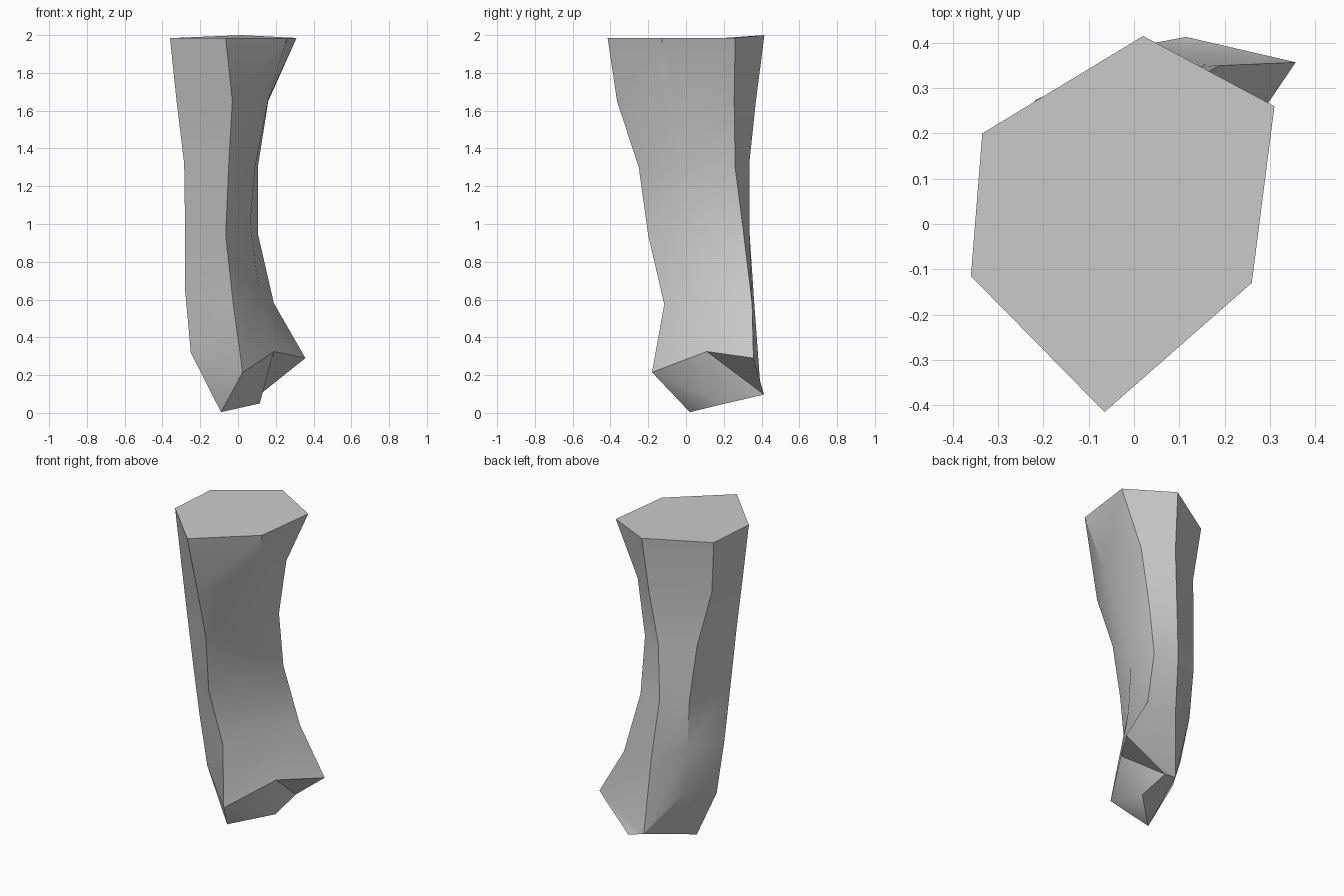
import bpy, bmesh, math

cube = bpy.data.objects.get("Cube")
if cube:
    bpy.data.objects.remove(cube, do_unlink=True)

# Stone colour
stone = bpy.data.materials.new("plain grey")
stone.use_nodes = True
grey = (0.6, 0.6, 0.6, 1.0)
stone.diffuse_color = grey
stone.node_tree.nodes["Principled BSDF"].inputs["Base Color"].default_value = grey

# Six ridges running down the column, each from top to bottom
ridges = {
    "back": [(.02, .415, 2), (0, .37, 1.65), (-.04, .335, 1.32),
             (-.05, .335, .97), (-.01, .36, .6), (.02, .395, .12)],
    "back_left": [(.31, .26, 1.985), (.16, .255, 1.65), (.105, .26, 1.3),
                  (.105, .305, .95), (.19, .35, .58), (.357, .357, .29)],
    "front_left": [(.26, -.13, 1.985), (.16, -.08, 1.66), (.09, -.01, 1.3),
                   (.065, .05, 1.0), (.11, .08, .66), (.19, .11, .325)],
    "front": [(-.065, -.415, 1.985), (-.03, -.365, 1.65), (-.05, -.25, 1.3),
              (-.065, -.20, .94), (-.025, -.115, .575), (.025, -.18, .215)],
    "front_right": [(-.36, -.115, 1.985), (-.325, -.105, 1.65), (-.285, -.10, 1.32),
                    (-.28, -.045, .97), (-.28, .015, .65), (-.25, .05, .32)],
    "back_right": [(-.335, .20, 1.985), (-.30, .17, 1.65), (-.245, .24, 1.32),
                   (-.216, .275, .98), (-.194, .264, .65), (-.152, .234, .36)],
}

bm = bmesh.new()
cols = [[bm.verts.new(p) for p in pts] for pts in ridges.values()]

# Flat top and the sides between neighbouring ridges
bm.faces.new([c[0] for c in cols])
for a, b in zip(cols, cols[1:] + cols[:1]):
    for i in range(5):
        bm.faces.new((a[i], b[i], b[i + 1], a[i + 1]))

# Broken, faceted underside
back, bl, fl, front, fr, br = [c[-1] for c in cols]
foot = bm.verts.new((-.09, .02, .004))
chip = bm.verts.new((.115, .21, .05))
heel = bm.verts.new((.115, .413, .097))
for face in ((bl, fl, heel), (fl, chip, heel), (fl, front, chip),
             (front, foot, chip), (bl, heel, back), (chip, heel, back),
             (foot, chip, back), (front, fr, foot), (fr, br, foot), (br, back, foot)):
    bm.faces.new(face)

bmesh.ops.recalc_face_normals(bm, faces=bm.faces[:])
mesh = bpy.data.meshes.new("stone_column")
bm.to_mesh(mesh)
bm.free()
mesh.materials.append(stone)
column = bpy.data.objects.new("stone_column", mesh)
bpy.context.collection.objects.link(column)

# Soft sides, sharp ridges
bpy.ops.object.select_all(action='DESELECT')
column.select_set(True)
bpy.context.view_layer.objects.active = column
bpy.ops.object.shade_smooth_by_angle(angle=math.radians(30))
